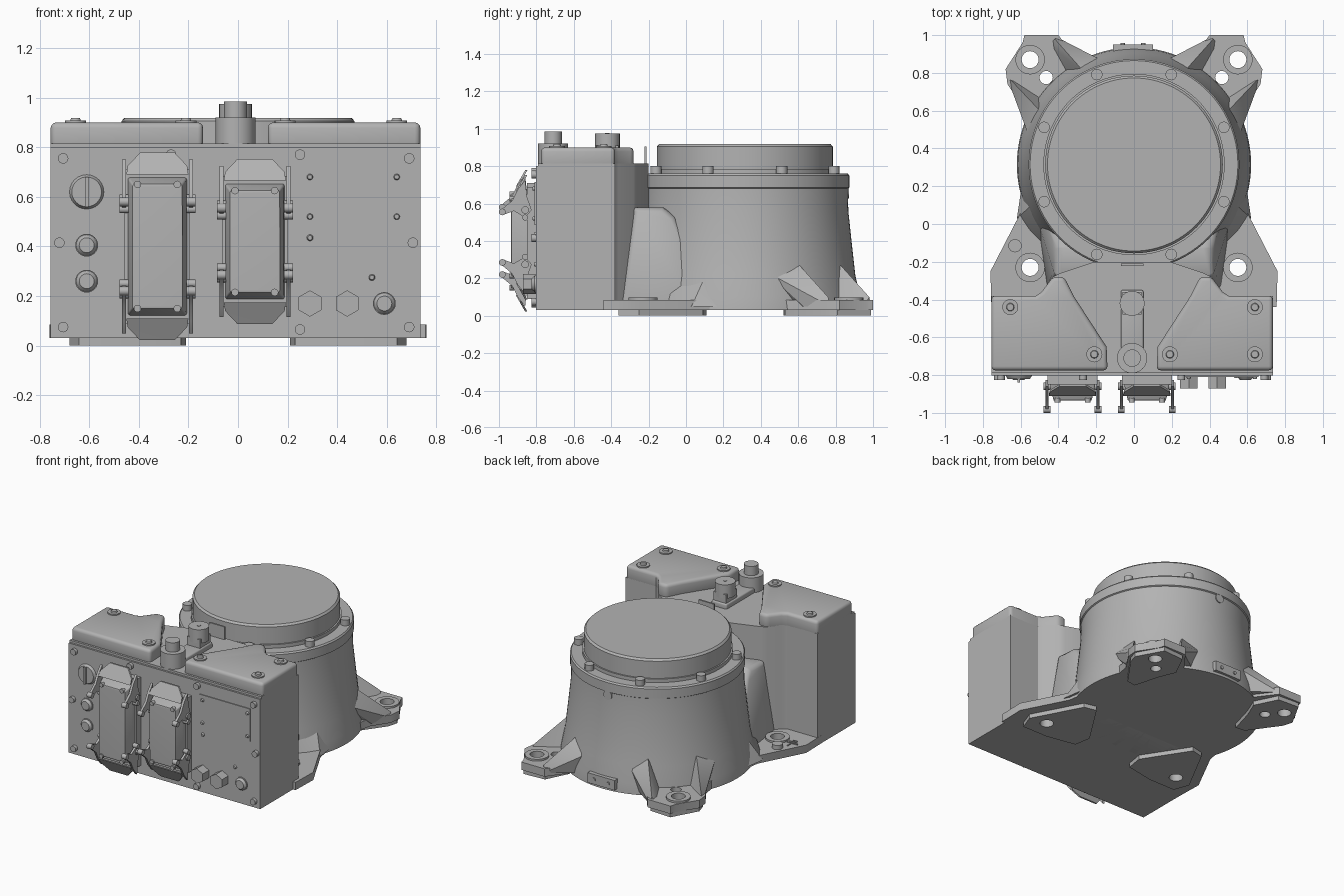
import bpy, bmesh, math
from mathutils import Matrix, Vector

old = bpy.data.objects.get("Cube")
if old:
    bpy.data.objects.remove(old, do_unlink=True)

GREY = (0.45, 0.45, 0.45, 1)
metal = bpy.data.materials.new("cast_grey")
metal.use_nodes = True
metal.diffuse_color = GREY
shader = next(n for n in metal.node_tree.nodes if n.type == "BSDF_PRINCIPLED")
shader.inputs["Base Color"].default_value = GREY


def finish(name, bm, bevel=0, segments=3, cutters=()):
    """Turn a bmesh into a shaded object, with optional drilled holes and rounded edges."""
    bmesh.ops.recalc_face_normals(bm, faces=bm.faces)
    mesh = bpy.data.meshes.new(name)
    bm.to_mesh(mesh)
    bm.free()
    mesh.materials.append(metal)
    obj = bpy.data.objects.new(name, mesh)
    bpy.context.collection.objects.link(obj)
    bpy.ops.object.select_all(action="DESELECT")
    obj.select_set(True)
    bpy.context.view_layer.objects.active = obj
    if bevel:
        mod = obj.modifiers.new("round", "BEVEL")
        mod.width, mod.segments, mod.angle_limit = bevel, segments, math.radians(35)
        bpy.ops.object.modifier_apply(modifier=mod.name)
    for cutter in cutters:
        mod = obj.modifiers.new("drill", "BOOLEAN")
        mod.operation, mod.object, mod.solver = "DIFFERENCE", cutter, "EXACT"
        bpy.ops.object.modifier_apply(modifier=mod.name)
    bpy.ops.object.shade_smooth_by_angle(angle=math.radians(32))
    return obj


def prism(name, outline, low, high, axis="z", **kw):
    """Extrude an outline: (x, y) along z, or (y, z) along x, or (x, z) along y."""
    bm = bmesh.new()
    place = {"z": lambda a, b, c: (a, b, c), "x": lambda a, b, c: (c, a, b),
             "y": lambda a, b, c: (a, c, b)}[axis]
    face = bm.faces.new([bm.verts.new(place(a, b, low)) for a, b in outline])
    top = bmesh.ops.extrude_face_region(bm, geom=[face])["geom"]
    shift = Vector(place(0, 0, high - low))
    bmesh.ops.translate(bm, vec=shift, verts=[v for v in top if isinstance(v, bmesh.types.BMVert)])
    return finish(name, bm, **kw)


def box(name, x, y, z, **kw):
    outline = [(x[0], y[0]), (x[1], y[0]), (x[1], y[1]), (x[0], y[1])]
    return prism(name, outline, z[0], z[1], **kw)


def hull(name, points, **kw):
    bm = bmesh.new()
    for p in points:
        bm.verts.new(p)
    bmesh.ops.convex_hull(bm, input=bm.verts)
    return finish(name, bm, **kw)


def rod(name, start, end, radius, tip=None, sides=24, **kw):
    """Round or many-sided bar between two points."""
    start, end = Vector(start), Vector(end)
    bm = bmesh.new()
    turn = (end - start).to_track_quat("Z", "Y").to_matrix().to_4x4()
    bmesh.ops.create_cone(bm, cap_ends=True, segments=sides, radius1=radius,
                          radius2=radius if tip is None else tip, depth=(end - start).length,
                          matrix=Matrix.Translation((start + end) / 2) @ turn)
    return finish(name, bm, **kw)


def lathe(name, profile, centre):
    bm = bmesh.new()
    verts = [bm.verts.new((r, 0, z)) for r, z in profile]
    edges = [bm.edges.new(pair) for pair in zip(verts, verts[1:])]
    bmesh.ops.spin(bm, geom=verts + edges, cent=(0, 0, 0), axis=(0, 0, 1),
                   angle=math.tau, steps=96, use_duplicate=False)
    bmesh.ops.remove_doubles(bm, verts=bm.verts, dist=0.0001)
    bmesh.ops.translate(bm, vec=centre, verts=bm.verts)
    return finish(name, bm)


# Flared round body, its cap and ring of bolts
CY = 0.315
axis_point = (0, CY, 0)
lathe("round_body", [(0, .03), (.62, .03), (.615, .1), (.59, .22), (.57, .4), (.553, .56), (.55, .68),
                     (.558, .685), (.558, .75), (.55, .76), (0, .76)], axis_point)
lathe("turntable_cap", [(0, .75), (.48, .75), (.48, .785), (.47, .785), (.47, .905),
                        (.458, .918), (0, .918)], axis_point)
for k in range(8):
    a = math.tau * (k + .5) / 8
    x, y = .515 * math.cos(a), CY + .515 * math.sin(a)
    rod("flange_bolt", (x, y, .75), (x, y, .8), .03)
rod("rear_plug", (0, .8, .66), (0, CY + .557, .66), .032)
box("rear_plate", (-.11, .1), (.85, .95), (.05, .12))
for x in (-.06, .05):
    rod("rear_plate_screw", (x, .94, .085), (x, .957, .085), .012)

# Feet, pads and drilled holes, one set per side
front_foot = [(.3, -.42), (.755, -.44), (.76, -.25), (.6, .06), (.57, .25), (.3, .2)]
rear_foot = [(.25, .8), (.4, 1), (.58, 1), (.59, .96), (.68, .82), (.67, .74), (.59, .62),
             (.56, .45), (.3, .5)]
front_pad = [(.44, -.36), (.64, -.36), (.68, -.25), (.5, .09), (.41, .11), (.21, -.2), (.23, -.32)]
rear_pad = [(.33, .82), (.41, .98), (.57, .99), (.67, .81), (.65, .74), (.5, .53), (.43, .52), (.38, .7)]
for side, s in (("left", 1), ("right", -1)):
    def flip(outline):
        return [(s * p[0], *p[1:]) for p in outline]

    holes = [rod("drill", (s * x, y, -.1), (s * x, y, .5), r)
             for x, y, r in ((.55, -.23, .045), (.55, .87, .045), (.465, .775, .035))]
    for end, foot, pad, y, used in (("front", front_foot, front_pad, -.23, holes[:1]),
                                    ("rear", rear_foot, rear_pad, .87, holes[1:])):
        prism(f"{side}_{end}_foot", flip(foot), .03, .085, cutters=used)
        prism(f"{side}_{end}_pad", flip(pad), 0, .031, cutters=used)
        rod(f"{side}_{end}_boss", (s * .55, y, .08), (s * .55, y, .098), .078, cutters=used[:1])
    # Ribs that run from the body down along both edges of the rear foot
    hull(f"{side}_outer_rib", flip([(.42, .5, .05), (.5, .68, .05), (.48, .58, .3), (.54, .42, .24),
                                    (.6, .63, .05), (.67, .77, .05), (.61, .75, .05), (.65, .76, .1)]))
    hull(f"{side}_inner_rib", flip([(.14, .8, .05), (.34, .75, .05), (.26, .8, .3), (.1, .83, .24),
                                    (.26, .85, .05), (.41, .99, .05), (.45, .95, .05), (.42, .98, .1)]))
    # Fillet where the front foot climbs the body
    hull(f"{side}_front_fillet", flip([(.4, -.2, .05), (.62, .03, .05), (.58, .3, .05), (.45, .3, .3),
                                       (.52, .12, .25), (.45, -.12, .14), (.56, .08, .14)]))
    for hole in holes:
        bpy.data.objects.remove(hole, do_unlink=True)

# Junction box with a neck that joins the body
half = [(.745, -.79), (.745, -.38), (.51, -.38), (.48, -.36), (.42, -.28), (.38, -.26), (.2, -.2)]
outline = [(x - .01, y) for x, y in half] + [(-x - .01, y) for x, y in reversed(half)]
prism("junction_box", outline, .03, .815)
hull("neck", [(s * x, y, z) for s in (1, -1) for x, y, z in
              ((.46, -.36, .03), (.52, .06, .03), (.42, -.28, .58), (.4, -.12, .58),
               (.43, -.06, .53), (.44, 0, .4))], bevel=.03)
box("front_panel", (-.755, .735), (-.803, -.785), (.03, .8))

# Raised lids either side of the central valley
lid = [(.745, -.775), (.745, -.38), (.51, -.38), (.48, -.36), (.42, -.28), (.36, -.28),
       (.31, -.38), (.135, -.65), (.13, -.775)]
for side, s in (("left", 1), ("right", -1)):
    prism(f"{side}_lid", [(s * x - .01, y) for x, y in lid], .79, .9, bevel=.022)
for x, y in ((-.655, -.44), (.64, -.44), (-.21, -.69), (.19, -.69), (.64, -.69)):
    rod("lid_bolt_washer", (x, y, .89), (x, y, .908), .042)
    rod("lid_bolt", (x, y, .9), (x, y, .917), .024, .018)

# Central stops, bar and bracket in the valley
box("valley_bar", (-.07, .05), (-.72, -.35), (.8, .85), bevel=.01)
rod("front_stop_base", (-.01, -.71, .8), (-.01, -.71, .92), .08)
rod("front_stop", (-.01, -.71, .9), (-.01, -.71, .985), .046)
box("rear_stop_base", (-.06, .04), (-.48, -.36), (.82, .91))
rod("rear_stop", (-.01, -.42, .88), (-.01, -.42, .975), .066)
rod("rear_stop_screw", (-.01, -.42, .97), (-.01, -.42, .978), .012)
box("bracket_foot", (-.07, .05), (-.36, -.215), (.8, .815))
box("bracket_upright", (-.07, .05), (-.222, -.21), (.8, .905))


# Plug connectors with hinged locking levers
def connector(x, z, h):
    w = .132
    box("plug_base", (x - w, x + w), (-.85, -.8), (z - h, z + h))
    hull("plug_hood", [(x + s * a, y, z + t * (h - b)) for s in (1, -1) for t in (1, -1)
                       for a, y, b in ((.12, -.84, .03), (.115, -.88, .04), (.1, -.935, .06))], bevel=.008)
    for s in (1, -1):
        for t in (1, -1):
            rod("plug_screw", (x + s * .08, -.92, z + t * (h - .06)),
                (x + s * .08, -.944, z + t * (h - .06)), .015, sides=12)
    for t in (1, -1):
        top = z + t * h
        hull("lever_flap", [(x + s * a, y + d, top + t * dz) for s in (1, -1) for d in (0, .012)
                            for a, y, dz in ((.125, -.91, -.02), (.12, -.89, .015), (.07, -.86, .068))])
        for s in (1, -1):
            arm = [(-.86, .04), (-.9, -.01), (-.93, -.07), (-.99, -.12), (-.975, -.145),
                   (-.92, -.125), (-.86, -.16), (-.825, -.12), (-.85, -.05)]
            edge = x + s * .135
            prism("lever_arm", [(y, top + t * dz) for y, dz in arm], edge - .008, edge + .008, axis="x")
            for y, dz, r in ((-.982, -.13, .018), (-.86, -.12, .02), (-.86, -.16, .016)):
                rod("lever_pivot", (edge - .018, y, top + t * dz), (edge + .018, y, top + t * dz), r, sides=16)


connector(-.325, .4, .31)
connector(.068, .42, .265)


# Panel fittings
def stud(name, x, z, r, out, tip=None, sides=24, start=-.8):
    return rod(name, (x, start, z), (x, start - out, z), r, tip, sides)


for x in (-.705, .69):
    for z in (.075, .755):
        stud("panel_screw", x, z, .021, .025)
for x in (-.27, .25):
    for z in (.065, .77):
        stud("panel_screw", x, z, .021, .025)
for x in (-.72, .705):
    stud("panel_screw", x, .415, .021, .025)
stud("switch_disc", -.61, .62, .071, .02, .06)
box("switch_grip", (-.617, -.603), (-.838, -.81), (.56, .68))
for x, z in ((-.61, .405), (-.61, .26), (.59, .17)):
    stud("round_plug_rim", x, z, .046, .01)
    stud("round_plug", x, z, .044, .017, .03, start=-.808)
for x in (.29, .44):
    stud("hex_gland", x, .17, .053, .072, sides=6)
box("name_plate", (.265, .66), (-.809, -.8), (.485, .715))
for x in (.29, .64):
    for z in (.52, .68):
        stud("plate_rivet", x, z, .015, .02, .009)
for x, z in ((.29, .435), (.54, .275)):
    stud("small_rivet", x, z, .014, .014, .009)

# Earth point on the right front foot
rod("earth_bolt", (-.63, -.115, .08), (-.63, -.115, .115), .035)
for k, reach in enumerate((.045, .03, .015)):
    y = -.22 - k * .02
    box("earth_mark_bar", (-.67 - reach, -.67 + reach), (y, y + .006), (.08, .09))
box("earth_mark_stem", (-.673, -.667), (-.22, -.17), (.08, .09))
